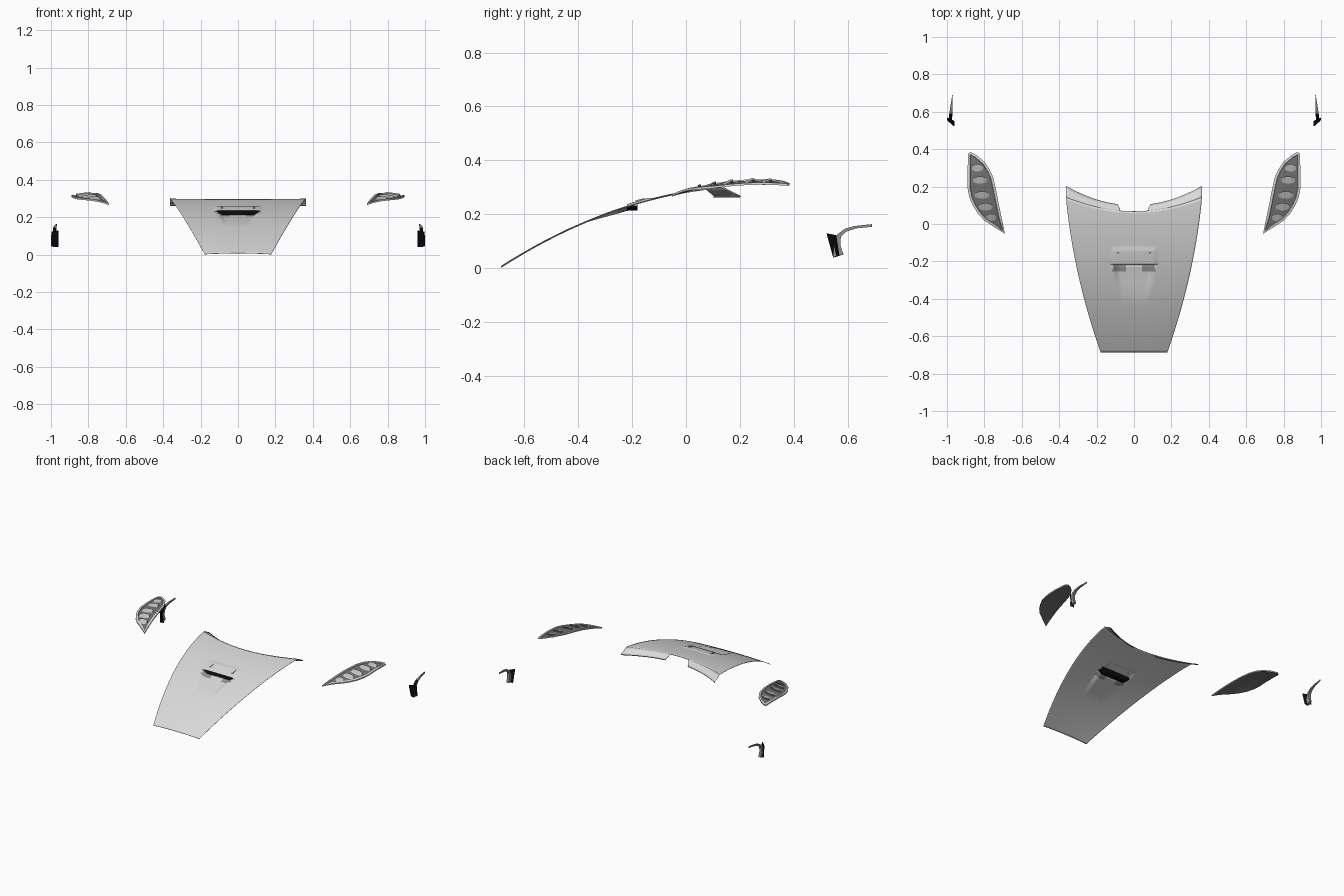
import bpy, bmesh, math
from mathutils import Vector

cube = bpy.data.objects.get("Cube")
if cube:
    bpy.data.objects.remove(cube, do_unlink=True)


def material(name, v):
    m = bpy.data.materials.new(name)
    m.use_nodes = True
    m.diffuse_color = (v, v, v, 1)
    m.node_tree.nodes["Principled BSDF"].inputs["Base Color"].default_value = (v, v, v, 1)
    return m


PANEL = material("light grey panel", 0.7)
MESH = material("dark grey mesh", 0.17)
SLAT = material("mid grey slat", 0.55)
SHADE = material("duct grey", 0.3)
BRACKET = material("bracket grey", 0.28)
BLACK = material("black", 0.004)


def finish(bm, name, mats, thickness=0, closed=True):
    if closed:
        bmesh.ops.recalc_face_normals(bm, faces=bm.faces)
    me = bpy.data.meshes.new(name)
    bm.to_mesh(me)
    bm.free()
    for m in mats:
        me.materials.append(m)
    ob = bpy.data.objects.new(name, me)
    bpy.context.collection.objects.link(ob)
    bpy.ops.object.select_all(action='DESELECT')
    ob.select_set(True)
    bpy.context.view_layer.objects.active = ob
    bpy.ops.object.shade_smooth_by_angle(angle=math.radians(30))
    if thickness:
        mod = ob.modifiers.new("thickness", 'SOLIDIFY')
        mod.thickness = thickness
        mod.offset = -1


def grid(bm, func, us, vs):
    rows = [[bm.verts.new(func(u, v)) for u in us] for v in vs]
    for r, (a, b) in enumerate(zip(rows, rows[1:])):
        for i in range(len(us) - 1):
            f = bm.faces.new((a[i], a[i + 1], b[i + 1], b[i]))
            f.material_index = int(vs[r + 1] > 1)


def steps(a, b, n):
    return [a + (b - a) * i / n for i in range(n + 1)]


def smooth(a, b, x):
    t = min(1, max(0, (x - a) / (b - a)))
    return t * t * (3 - 2 * t)


# Hood shape: half width, crowned height and swept rear edge
FRONT, LIP, REAR = -0.687, -0.22, 0.068


def half_width(y):
    t = (y - FRONT) / 0.83
    return 0.178 + 0.294 * t - 0.108 * t * t


def hood_point(u, s):
    y = s + 0.075 * u * u * max(0, (s + 0.1) / (REAR + 0.1))
    x = u * half_width(y)
    return Vector((x, y, 0.286 + 0.172 * y - 0.339 * y * y - 0.005 * u * u))


def duct_depth(x, y):
    t = smooth(-0.44, LIP, y)
    w = 0.085 + 0.03 * t
    return 0.017 * t * (1 - smooth(w - 0.035, w, abs(x)))


def front_point(u, s):
    p = hood_point(u, s)
    p.z -= duct_depth(p.x, p.y)
    return p


def rear_point(u, s):
    p = hood_point(u, s)
    p.z += 0.005 * (1 - smooth(0.112, 0.122, abs(p.x))) * (1 - smooth(-0.14, -0.125, p.y))
    return p


bm = bmesh.new()
US = steps(-1, 1, 72)
grid(bm, front_point, US, steps(FRONT, LIP, 40))
grid(bm, rear_point, US, steps(LIP, REAR, 24))
bmesh.ops.remove_doubles(bm, verts=bm.verts, dist=1e-5)
for f in bm.faces:
    c = f.calc_center_median()
    f.material_index = int(-0.257 < c.y < LIP and 0.042 < abs(c.x) < 0.114)
finish(bm, "hood", [PANEL, SHADE], 0.002, closed=False)


# Duct floor running back under the lip, closed by a black wall
def floor_point(x, y):
    p = front_point(x / half_width(LIP), LIP)
    return Vector((x, y, p.z + (y - LIP) * 0.05))


def wall_point(x, t):
    p = floor_point(x, -0.18)
    return p.lerp(Vector((x, -0.183, rear_point(x / half_width(-0.183), -0.183).z - 0.003)), t)


XS = steps(-0.112, 0.112, 24)
bm = bmesh.new()
grid(bm, floor_point, XS, steps(LIP, -0.18, 3))
finish(bm, "duct_floor", [BLACK], 0.002, closed=False)
bm = bmesh.new()
grid(bm, wall_point, XS, steps(0, 1, 2))
finish(bm, "duct_back_wall", [BLACK], closed=False)

# Rear flange with a dark seal below, left and right of the centre notch
for side, name in ((1, "left"), (-1, "right")):

    def flange_point(t, v):
        top = hood_point(0.2 + 0.8 * t, REAR)
        xb = 0.09 + (top.x - 0.09) * (0.15 + 0.85 * t)
        yb = 0.1 + 0.104 * (xb / 0.364) ** 2
        p = top.lerp(Vector((xb, yb, 0.267)), v)
        p.x *= side
        return p

    def seal_point(t, v):
        return flange_point(t, 1) - Vector((0, 0.004 * v, 0.006 * v))

    for part, func, mat in (("hood_flange", flange_point, PANEL), ("hood_seal", seal_point, MESH)):
        bm = bmesh.new()
        grid(bm, func, steps(0, 1, 20), steps(0, 1, 3))
        if side < 0:
            bmesh.ops.reverse_faces(bm, faces=bm.faces)
        finish(bm, name + "_" + part, [mat], 0.002, closed=False)

# Small clips on the duct lip
for side, name in ((1, "left"), (-1, "right")):
    bpy.ops.mesh.primitive_cube_add(size=1, location=(side * 0.086, -0.17, 0.252), rotation=(0.25, 0, 0))
    clip = bpy.context.object
    clip.name = name + "_duct_clip"
    clip.scale = (0.009, 0.035, 0.007)
    clip.data.materials.append(PANEL)

# Fender vents
OUTLINE = [(0.690, -0.052), (0.742, -0.02), (0.797, 0.016), (0.832, 0.052), (0.860, 0.095),
           (0.880, 0.14), (0.889, 0.187), (0.890, 0.28), (0.887, 0.376), (0.873, 0.384),
           (0.840, 0.367), (0.797, 0.33), (0.771, 0.29), (0.753, 0.25), (0.737, 0.18), (0.723, 0.107),
           (0.707, 0.03)]


def vent_height(x, y):
    mid = 0.79 + 0.09 * (y - 0.19)
    crown = 0.006 * max(0, 1 - ((abs(x) - mid) / 0.08) ** 2)
    return 0.325 - 0.47 * (y - 0.28) ** 2 - 0.07 * max(0, abs(x) - 0.78) + crown


def span(y):
    xs = []
    for (x0, y0), (x1, y1) in zip(OUTLINE, OUTLINE[1:] + OUTLINE[:1]):
        if (y0 - y) * (y1 - y) < 0:
            xs.append(x0 + (x1 - x0) * (y - y0) / (y1 - y0))
    return min(xs), max(xs)


for side, name in ((1, "left"), (-1, "right")):
    bm = bmesh.new()
    top = bm.faces.new([bm.verts.new((side * x, y, 0)) for x, y in OUTLINE])
    base = bmesh.ops.extrude_face_region(bm, geom=[top])["geom"]
    low = [g for g in base if isinstance(g, bmesh.types.BMVert)]
    bmesh.ops.translate(bm, verts=low, vec=(0, 0, -0.008))
    if not top.is_valid:
        top = max(bm.faces, key=lambda f: f.calc_center_median().z)
    bmesh.ops.recalc_face_normals(bm, faces=bm.faces)
    bm.normal_update()
    # Raised rim around a sunken mesh panel
    bmesh.ops.inset_individual(bm, faces=[top], thickness=0.013)
    bmesh.ops.inset_individual(bm, faces=[top], thickness=0.002)
    for v in top.verts:
        v.co.z = -0.005
    top.material_index = 1
    for f in bm.faces:
        if f.normal.z < -0.9:
            f.material_index = 1
    for axis, cuts in ((1, steps(-0.03, 0.37, 16)), (0, steps(side * 0.72, side * 0.87, 6))):
        for c in cuts:
            plane = Vector((0, 0, 0))
            plane[axis] = 1
            bmesh.ops.bisect_plane(bm, geom=bm.verts[:] + bm.edges[:] + bm.faces[:],
                                   plane_co=plane * c, plane_no=plane)
    for v in bm.verts:
        v.co.z += vent_height(v.co.x, v.co.y)
    finish(bm, name + "_vent_frame", [PANEL, MESH])

    # Louvre slats: lit strips tilted forward, each with a dark back
    bm = bmesh.new()
    for y in (0.035, 0.092, 0.155, 0.235, 0.30):
        x0, x1 = span(y)
        w = x1 - x0

        def slat_point(a, b):
            x = x0 + w * (0.27 + 0.53 * a)
            yy = y + (min(b, 1) - 0.5) * 0.04 * (0.5 + 0.5 * math.sin(math.pi * a))
            lift = -0.006 if b > 1 else 0.008 * b - 0.004
            return (side * x, yy, vent_height(x, yy) + lift)

        grid(bm, slat_point, steps(0, 1, 8), [0, 0.5, 1, 1.1])
    if side < 0:
        bmesh.ops.reverse_faces(bm, faces=bm.faces)
    finish(bm, name + "_vent_slats", [SLAT, MESH], closed=False)

# Corner fins: a bent bracket with an angled black plate
BEND = [(0.69, 0.163), (0.625, 0.156), (0.59, 0.146), (0.562, 0.125), (0.55, 0.09), (0.545, 0.04),
        (0.585, 0.05), (0.573, 0.085), (0.575, 0.115), (0.595, 0.135), (0.63, 0.147), (0.69, 0.153)]
for side, name in ((1, "left"), (-1, "right")):
    bm = bmesh.new()
    inner, outside = [], []
    for y, z in BEND:
        t = min(1, max(0, (y - 0.575) / 0.115))
        inner.append(bm.verts.new((side * (0.972 - 0.003 * t), y, z)))
        outside.append(bm.verts.new((side * (0.990 - 0.018 * t), y, z)))
    bm.faces.new(inner)
    bm.faces.new(outside)
    for i in range(len(BEND)):
        j = (i + 1) % len(BEND)
        f = bm.faces.new((inner[i], inner[j], outside[j], outside[i]))
        f.material_index = int(1 < i < 5)
    finish(bm, name + "_fin_bracket", [BRACKET, BLACK])

    bm = bmesh.new()
    plate = [(0.963, 0.522, 0.128), (0.998, 0.553, 0.122), (1.0, 0.565, 0.045), (0.963, 0.546, 0.04)]
    f = bm.faces.new([bm.verts.new((side * x, y, z)) for x, y, z in plate])
    ext = bmesh.ops.extrude_face_region(bm, geom=[f])["geom"]
    bmesh.ops.translate(bm, verts=[g for g in ext if isinstance(g, bmesh.types.BMVert)],
                        vec=(-side * 0.003, 0.005, 0))
    finish(bm, name + "_fin_plate", [BLACK])
